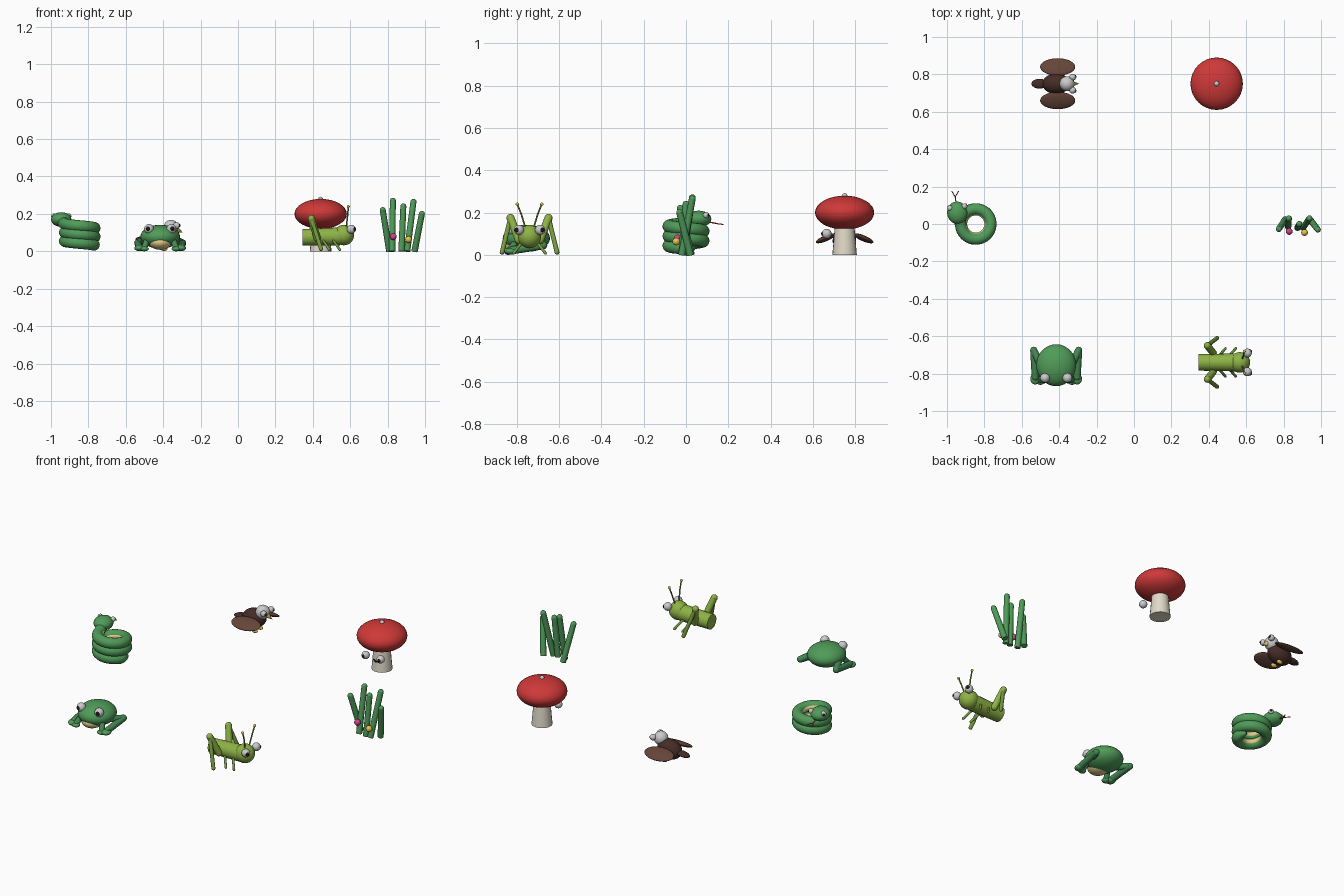
import bpy, math
from mathutils import Vector

if "Cube" in bpy.data.objects:
    bpy.data.objects.remove(bpy.data.objects["Cube"])

COL = dict(green=(.08, .33, .1), dark_green=(.06, .25, .09), lime=(.27, .45, .06), yellow=(.8, .55, .08),
           belly=(.75, .6, .25), red=(.62, .04, .04), cream=(.75, .7, .58), brown=(.06, .025, .02),
           wing=(.13, .06, .04), white=(.75, .75, .77), black=(.01, .01, .01), pink=(.7, .05, .25),
           olive=(.18, .33, .05))
MATS = {}
O = Vector((0, 0, 0))  # origin of the current figure


def finish(o, name, col):
    o.name = name
    if col not in MATS:
        MATS[col] = bpy.data.materials.new(col)
        MATS[col].diffuse_color = (*COL[col], 1)
    o.data.materials.append(MATS[col])
    bpy.ops.object.shade_smooth_by_angle(angle=math.radians(40))
    return o


def ball(name, col, c, r, rot=(0, 0, 0), seg=32):
    r = r if isinstance(r, tuple) else (r, r, r)
    bpy.ops.mesh.primitive_uv_sphere_add(segments=seg, ring_count=seg // 2, location=O + Vector(c), rotation=rot)
    o = bpy.context.object
    o.scale = r
    return finish(o, name, col)


def rod(name, col, a, b, r1, r2=None):
    a, b = O + Vector(a), O + Vector(b)
    d = b - a
    bpy.ops.mesh.primitive_cone_add(vertices=20, radius1=r1, radius2=r1 if r2 is None else r2,
                                    depth=d.length, location=(a + b) / 2,
                                    rotation=d.to_track_quat('Z', 'Y').to_euler())
    return finish(bpy.context.object, name, col)


def limb(name, col, pts, r):
    # chain of rods with round joints
    for a, b in zip(pts, pts[1:]):
        rod(name, col, a, b, r)
    for p in pts:
        ball(name + "_joint", col, p, r, seg=16)


def tube(name, col, pts, r, taper=0):
    cu = bpy.data.curves.new(name, 'CURVE')
    cu.dimensions, cu.bevel_depth, cu.bevel_resolution, cu.use_fill_caps = '3D', r, 6, True
    s = cu.splines.new('POLY')
    s.points.add(len(pts) - 1)
    for i, p in enumerate(pts):
        s.points[i].co = (*(O + Vector(p)), 1)
        s.points[i].radius = min(1, .3 + i / taper) if taper else 1
    o = bpy.data.objects.new(name, cu)
    bpy.context.collection.objects.link(o)
    bpy.ops.object.select_all(action='DESELECT')
    o.select_set(True)
    bpy.context.view_layer.objects.active = o
    bpy.ops.object.convert(target='MESH')
    return finish(bpy.context.object, name, col)


def eye(name, c, r, look):
    ball(name, "white", c, r, seg=20)
    ball(name + "_pupil", "black", Vector(c) + Vector(look).normalized() * r * .6, r * .55, seg=16)


# Snake: clockwise helix, neck, head and forked tongue
O = Vector((-.846, 0, 0))


def coil(rad, t):
    a = math.pi - 2 * math.pi * t
    return (rad * math.cos(a), rad * math.sin(a), .032 + .046 * (t - .5))


N = 120
ts = [.42 + i * 2.56 / N for i in range(N + 1)]
tube("snake_body", "green", [coil(.08, t) for t in ts] + [(-.088, .02, .153), (-.098, .06, .168)], .031, 8)
tube("snake_belly", "belly", [coil(.062, t) for t in ts[6:]], .016)
ball("snake_head", "green", (-.099, .06, .17), (.054, .06, .039), (0, 0, .15))
for x, y, s in ((-.138, .085, -1), (-.06, .095, 1)):
    eye("snake_eye", (x, y, .188), .015, (s * .6, .8, 0))
limb("snake_tongue", "red", [(-.105, .11, .155), (-.11, .145, .148)], .003)
for x in (-.128, -.092):
    limb("snake_tongue_tip", "red", [(-.11, .145, .148), (x, .175, .144)], .0025)

# Frog
O = Vector((-.416, -.74, 0))
ball("frog_body", "green", (0, -.015, .078), (.106, .112, .064))
ball("frog_belly", "belly", (0, -.06, .048), (.06, .065, .04))
for s in (-1, 1):
    eye("frog_eye", (s * .06, -.083, .12), .026, (s * .25, -1, .05))
    limb("frog_hind_leg", "dark_green", [(s * .085, -.01, .06), (s * .12, .065, .045), (s * .112, -.08, .022)], .019)
    ball("frog_hind_foot", "green", (s * .112, -.088, .017), (.026, .03, .016))
    limb("frog_front_leg", "dark_green", [(s * .07, -.065, .06), (s * .085, -.095, .018)], .016)
    ball("frog_front_foot", "green", (s * .085, -.1, .013), (.024, .02, .013))

# Bird
O = Vector((-.416, .75, 0))
ball("bird_body", "brown", (0, 0, .078), (.075, .055, .056), (0, -.2, 0))
ball("bird_tail", "brown", (-.088, 0, .07), (.045, .026, .014), (0, -.15, 0))
ball("bird_head", "white", (.058, 0, .128), .04)
rod("bird_beak", "yellow", (.09, 0, .115), (.122, 0, .1), .014, 0)
for s in (-1, 1):
    eye("bird_eye", (.088, s * .035, .138), .018, (1, s * .3, 0))
    ball("bird_wing", "wing", (.008, s * .09, .078), (.094, .05, .014), (-s * .4, 0, 0))
    ball("bird_foot", "yellow", (.02, s * .025, .014), (.02, .012, .012), seg=16)

# Mushroom
O = Vector((.442, .75, 0))
rod("mushroom_stem", "cream", (0, 0, 0), (0, 0, .15), .058, .045)
ball("mushroom_cap", "red", (0, 0, .2), (.14, .14, .08))
ball("mushroom_cap_spot", "white", (0, 0, .278), .014, seg=16)
for s in (-1, 1):
    eye("mushroom_eye", (s * .05, -.085, .1), .023, (s * .15, -1, 0))
arc = [math.radians(a) for a in range(205, 340, 15)]
tube("mushroom_mouth", "black", [(.022 * math.cos(a), -.053, .08 + .02 * math.sin(a)) for a in arc], .004)

# Grasshopper
O = Vector((.444, -.74, 0))
rod("grasshopper_body", "lime", (-.099, 0, .075), (.1, 0, .08), .044, .048)
ball("grasshopper_head", "lime", (.122, 0, .087), .055)
for s in (-1, 1):
    eye("grasshopper_eye", (.162, s * .05, .118), .024, (.8, s * .5, 0))
    limb("grasshopper_antenna", "olive", [(.135, s * .02, .13), (.142, s * .038, .19), (.146, s * .058, .24)], .004)
    ball("grasshopper_antenna_tip", "yellow", (.146, s * .058, .24), .008, seg=16)
    limb("grasshopper_thigh", "lime", [(-.02, s * .05, .07), (-.052, s * .09, .175)], .019)
    limb("grasshopper_shin", "olive", [(-.052, s * .09, .175), (0, s * .13, .012)], .011)
    for x in (.01, .065):
        limb("grasshopper_small_leg", "olive", [(x, s * .035, .06), (x + .035, s * .075, .008)], .007)

# Grass tuft with two flowers: base x, base y, top x, top y, height
O = Vector((.874, 0, 0))
for bx, by, tx, ty, h in ((-.065, .025, -.1, -.027, .22), (-.05, -.015, -.046, .03, .27), (0, -.02, .01, 0, .24),
                          (.03, -.02, .064, .03, .265), (.07, .02, .109, -.03, .2)):
    rod("grass_blade", "green", (bx, by, 0), (tx, ty, h), .017, .016)
    ball("grass_blade_tip", "green", (tx, ty, h), .016, seg=20)
ball("pink_flower", "pink", (-.044, -.04, .078), .018)
ball("yellow_flower", "yellow", (.038, -.046, .063), .018)

for m in bpy.data.materials:
    if m.users and not m.is_grease_pencil:
        m.use_nodes = True
        m.node_tree.nodes["Principled BSDF"].inputs["Base Color"].default_value = m.diffuse_color
